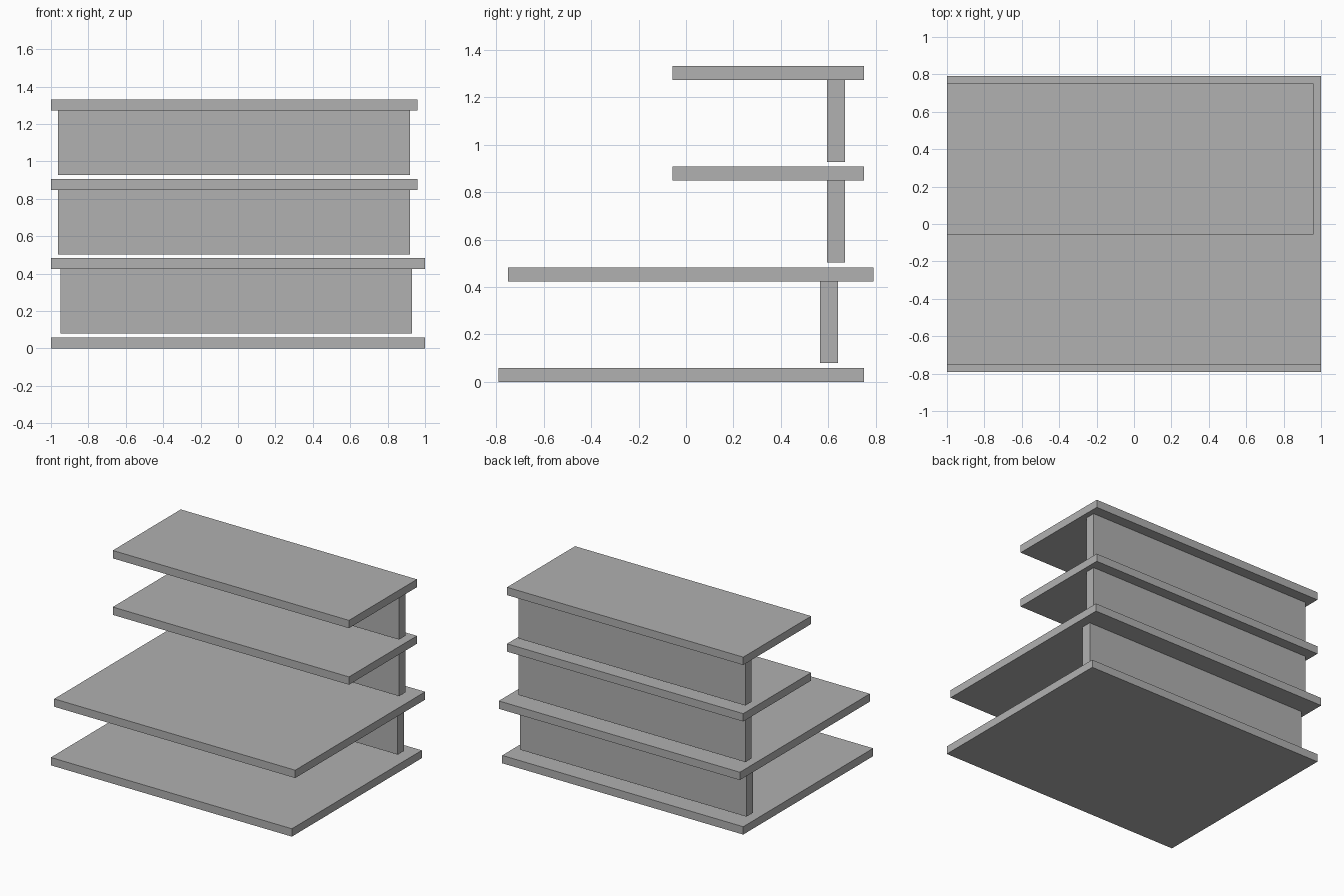
import bpy

default_cube = bpy.data.objects.get("Cube")
if default_cube:
    bpy.data.objects.remove(default_cube, do_unlink=True)

# Single grey finish
grey = bpy.data.materials.new("plain grey")
grey.use_nodes = True
colour = (0.44, 0.44, 0.44, 1)
grey.diffuse_color = colour
grey.node_tree.nodes["Principled BSDF"].inputs["Base Color"].default_value = colour


def board(name, x, y, z):
    """Box spanning the given (low, high) ranges."""
    spans = (x, y, z)
    bpy.ops.mesh.primitive_cube_add(size=1, location=[(a + b) / 2 for a, b in spans])
    obj = bpy.context.object
    obj.name = name
    obj.scale = [b - a for a, b in spans]
    bpy.ops.object.transform_apply(location=False, rotation=False, scale=True)
    obj.data.materials.append(grey)


# Horizontal boards: two deep ones below, two shallow ones above
THICK = 0.059
STEP = 0.424
deep, shallow = (-1, 1), (-1, 0.96)
boards = [
    ("base_shelf", deep, (-0.79, 0.75)),
    ("desk_shelf", deep, (-0.75, 0.79)),
    ("upper_shelf", shallow, (-0.056, 0.75)),
    ("top_shelf", shallow, (-0.056, 0.75)),
]
for i, (name, x, y) in enumerate(boards):
    board(name, x, y, (i * STEP, i * STEP + THICK))

# Upright back panels, each hung under the board above with a slim gap below
GAP = 0.02
panels = [
    ("lower_back_panel", (-0.95, 0.93), (0.565, 0.64)),
    ("middle_back_panel", (-0.962, 0.92), (0.595, 0.67)),
    ("upper_back_panel", (-0.962, 0.92), (0.595, 0.67)),
]
for i, (name, x, y) in enumerate(panels):
    board(name, x, y, (i * STEP + THICK + GAP, (i + 1) * STEP))
